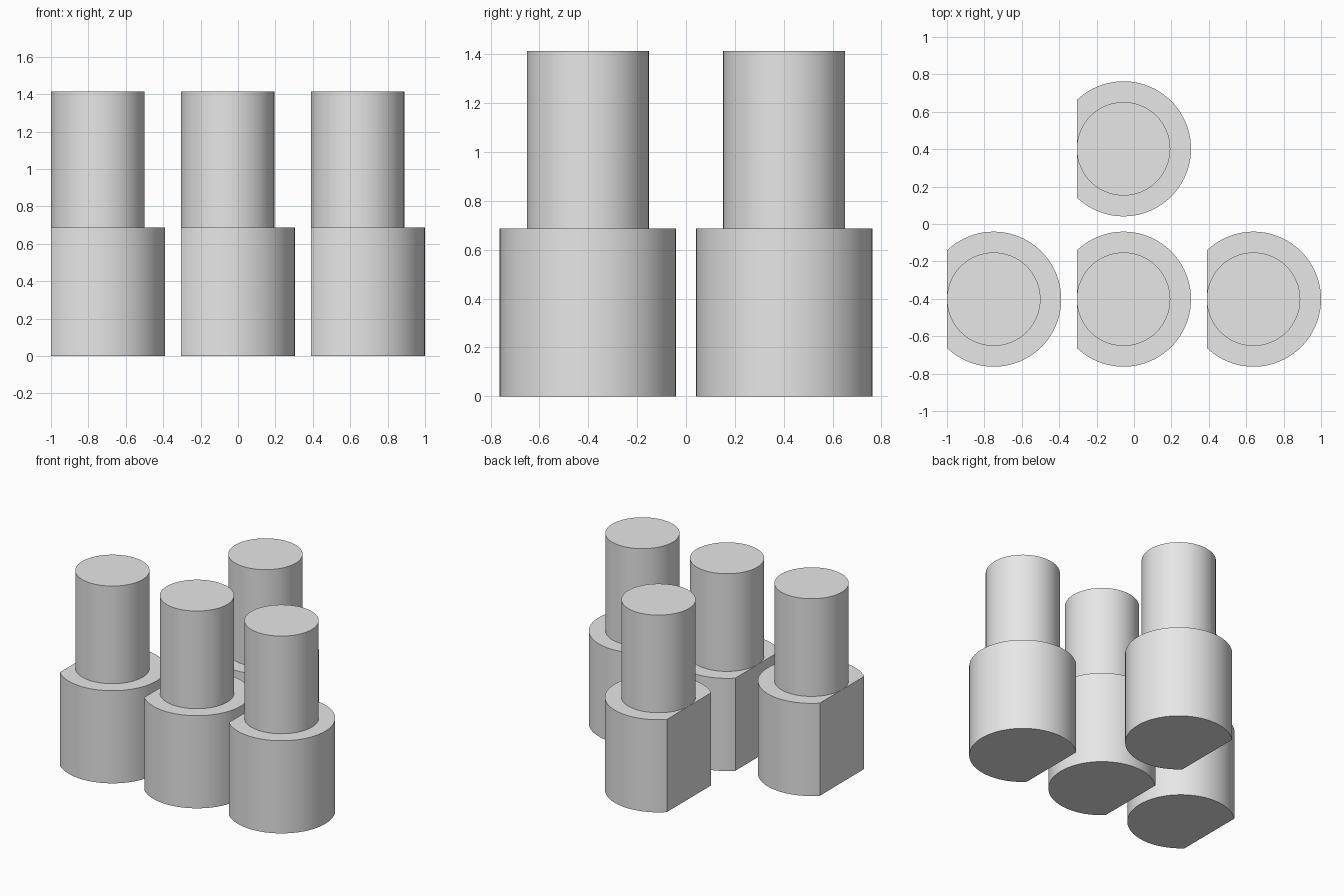
import bpy, bmesh, math

if "Cube" in bpy.data.objects:
    bpy.data.objects.remove(bpy.data.objects["Cube"])

BASE_R, PIN_R = 0.361, 0.25
BASE_H, TOTAL_H = 0.688, 1.413
CENTRES = [(-0.75, -0.402), (-0.056, -0.402), (0.639, -0.402), (-0.056, 0.402)]

grey = bpy.data.materials.new("light_grey")
grey.diffuse_color = (0.8, 0.8, 0.8, 1.0)
grey.use_nodes = True
grey.node_tree.nodes["Principled BSDF"].inputs["Base Color"].default_value = grey.diffuse_color


def arc(radius, start, end, count):
    """Points along a circular arc, both ends included."""
    return [(radius * math.cos(start + (end - start) * i / (count - 1)),
             radius * math.sin(start + (end - start) * i / (count - 1)))
            for i in range(count)]


def extruded(name, profile, z0, z1, centre):
    """Solid prism from a flat outline."""
    bm = bmesh.new()
    face = bm.faces.new([bm.verts.new((x, y, z0)) for x, y in profile])
    top = bmesh.ops.extrude_face_region(bm, geom=[face], use_keep_orig=True)
    verts = [g for g in top["geom"] if isinstance(g, bmesh.types.BMVert)]
    bmesh.ops.translate(bm, verts=verts, vec=(0, 0, z1 - z0))
    bmesh.ops.recalc_face_normals(bm, faces=bm.faces)
    mesh = bpy.data.meshes.new(name)
    bm.to_mesh(mesh)
    bm.free()
    mesh.materials.append(grey)
    obj = bpy.data.objects.new(name, mesh)
    obj.location = (centre[0], centre[1], 0)
    bpy.context.collection.objects.link(obj)
    bpy.ops.object.select_all(action='DESELECT')
    obj.select_set(True)
    bpy.context.view_layer.objects.active = obj
    bpy.ops.object.shade_smooth_by_angle(angle=math.radians(30))


# Base outline: circle with its left side cut flat, in line with the pin's edge
cut = math.acos(-PIN_R / BASE_R)
base_profile = arc(BASE_R, -cut, cut, 65)
pin_profile = arc(PIN_R, 0, 2 * math.pi, 65)[:-1]

# Four stepped studs: three along the front, one behind the middle
for i, centre in enumerate(CENTRES, 1):
    extruded(f"stud_base_{i}", base_profile, 0, BASE_H, centre)
    extruded(f"stud_pin_{i}", pin_profile, BASE_H, TOTAL_H, centre)
